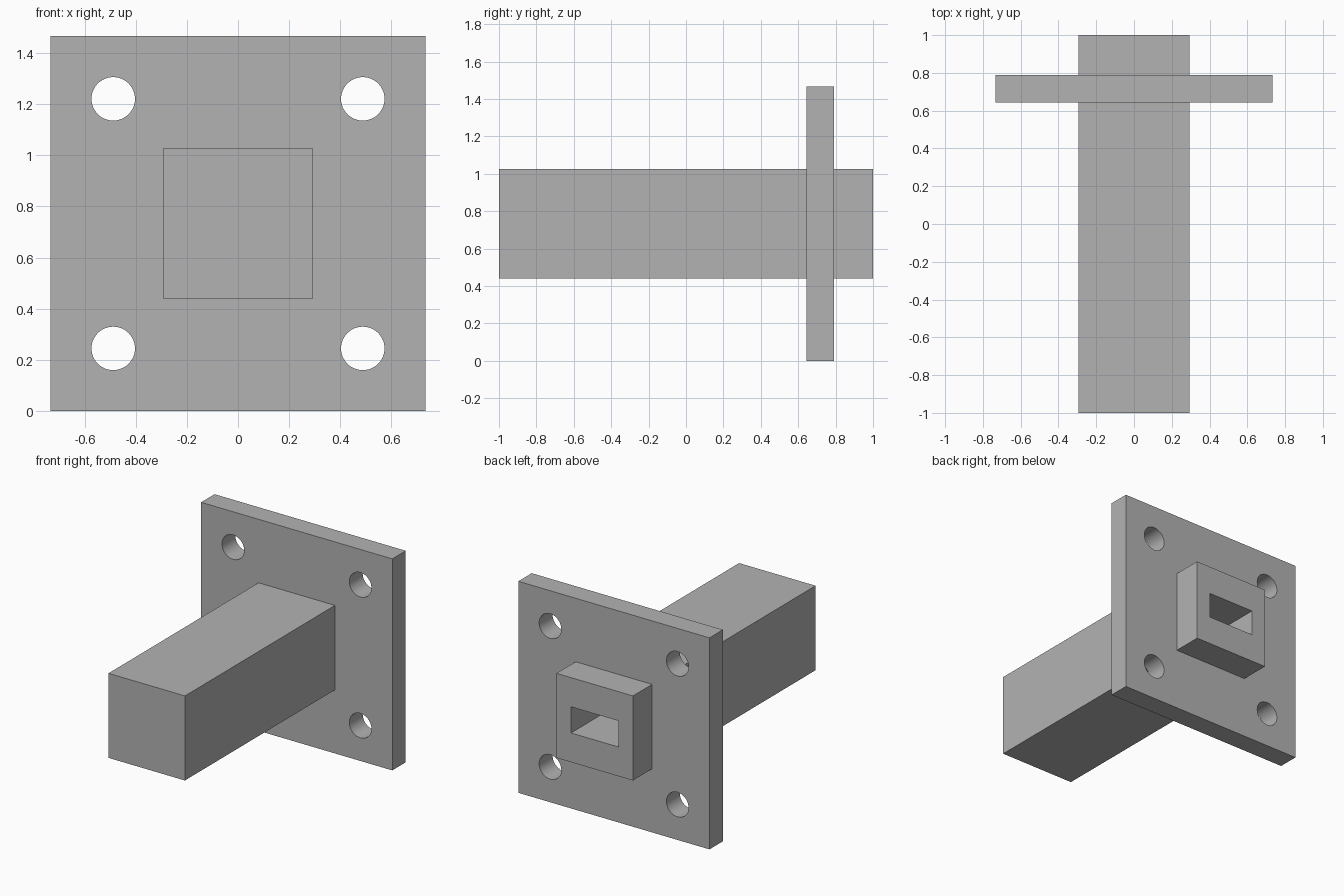
import bpy
import math

cube = bpy.data.objects.get("Cube")
if cube:
    bpy.data.objects.remove(cube, do_unlink=True)

MID_Z = 0.733          # height of the bar axis
HOLE_OFFSET = 0.488    # bolt hole distance from the axis

grey = bpy.data.materials.new("plain grey")
grey.use_nodes = True
grey.diffuse_color = (0.45, 0.45, 0.45, 1)
grey.node_tree.nodes["Principled BSDF"].inputs["Base Color"].default_value = grey.diffuse_color


def box(name, width, height, y0, y1):
    """Box centred on the bar axis, running from y0 to y1."""
    bpy.ops.mesh.primitive_cube_add(size=1, location=(0, (y0 + y1) / 2, MID_Z))
    ob = bpy.context.object
    ob.name = name
    ob.scale = (width, y1 - y0, height)
    bpy.ops.object.transform_apply(location=True, rotation=True, scale=True)
    ob.data.materials.append(grey)
    return ob


def cut(target, cutter):
    """Subtract the cutter from the target, then drop the cutter."""
    cutter.hide_render = True
    mod = target.modifiers.new("cut", 'BOOLEAN')
    mod.operation = 'DIFFERENCE'
    mod.solver = 'EXACT'
    mod.object = cutter
    bpy.context.view_layer.objects.active = target
    bpy.ops.object.modifier_apply(modifier=mod.name)
    bpy.data.objects.remove(cutter, do_unlink=True)


# Square bar with a blind rectangular slot opening at the back
bar = box("square_bar", 0.586, 0.586, -1, 1)
cut(bar, box("slot_cutter", 0.363, 0.181, -0.8, 1.1))

# Flange plate that the bar passes through
flange = box("flange_plate", 1.466, 1.466, 0.643, 0.79)
cut(flange, box("bar_opening_cutter", 0.57, 0.57, 0.5, 0.9))

# Four bolt holes
for sx in (-1, 1):
    for sz in (-1, 1):
        bpy.ops.mesh.primitive_cylinder_add(
            vertices=48, radius=0.085, depth=0.5,
            location=(sx * HOLE_OFFSET, 0.716, MID_Z + sz * HOLE_OFFSET),
            rotation=(math.pi / 2, 0, 0))
        drill = bpy.context.object
        drill.data.materials.append(grey)
        cut(flange, drill)

# Smooth hole walls, sharp edges elsewhere
bpy.ops.object.select_all(action='DESELECT')
flange.select_set(True)
bpy.context.view_layer.objects.active = flange
bpy.ops.object.shade_smooth_by_angle(angle=math.radians(30))
